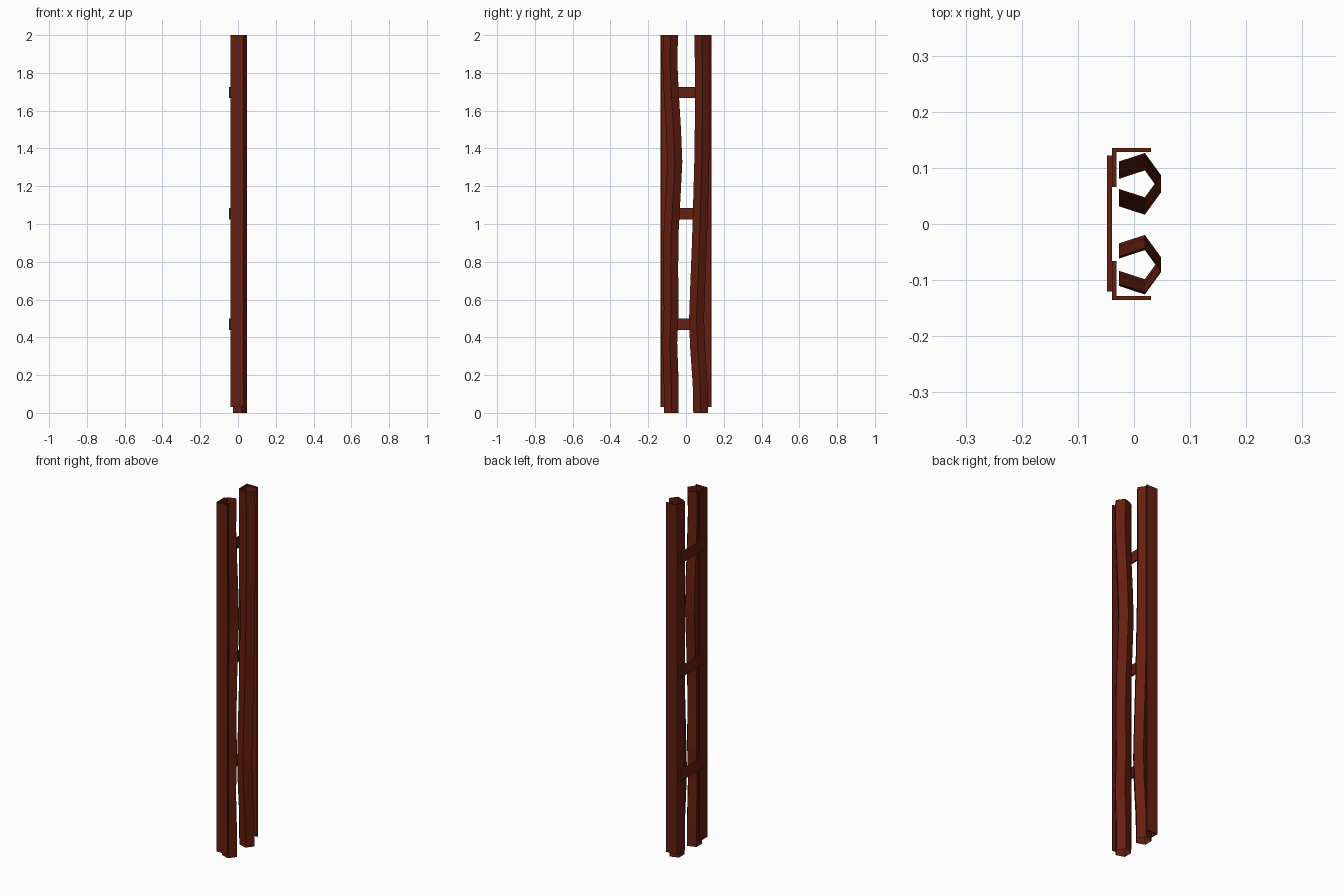
import bpy, math

if "Cube" in bpy.data.objects:
    bpy.data.objects.remove(bpy.data.objects["Cube"])

mat = bpy.data.materials.new("rust_red")
mat.diffuse_color = (0.13, 0.013, 0.005, 1)
mat.use_nodes = True
mat.node_tree.nodes["Principled BSDF"].inputs["Base Color"].default_value = mat.diffuse_color


def make(name, verts, faces):
    me = bpy.data.meshes.new(name)
    me.from_pydata(verts, [], faces)
    me.materials.append(mat)
    ob = bpy.data.objects.new(name, me)
    bpy.context.collection.objects.link(ob)
    return ob


def sweep(name, rings, capped):
    # Skin a list of equal rings (counter-clockwise, bottom to top)
    n = len(rings[0])
    verts = [p for ring in rings for p in ring]
    faces = [(k * n + i, k * n + (i + 1) % n, (k + 1) * n + (i + 1) % n, (k + 1) * n + i)
             for k in range(len(rings) - 1) for i in range(n)]
    if capped:
        faces.append(tuple(reversed(range(n))))
        faces.append(tuple(range(len(verts) - n, len(verts))))
    return make(name, verts, faces)


def extrude(name, profile, z0, z1):
    return sweep(name, [[(x, y, z) for x, y in profile] for z in (z0, z1)], True)


def pipe(name, path):
    # Open five-sided tube that wanders sideways along y
    r, cx = 0.0415, 0.0065
    rings = [[(cx + r * math.cos(math.tau * i / 5), y + r * math.sin(math.tau * i / 5), z)
              for i in range(5)] for z, y in path]
    return sweep(name, rings, False)


# Bent pipes: (height, sideways position)
pipe("left_pipe", [(0, -.078), (.15, -.078), (.37, -.086), (.55, -.078), (.75, -.081),
                   (.95, -.079), (1.15, -.068), (1.33, -.059), (1.5, -.066),
                   (1.7, -.078), (1.85, -.085), (2, -.082)])
pipe("right_pipe", [(0, .078), (.15, .075), (.35, .061), (.5, .056), (.7, .063),
                    (.9, .071), (1.1, .077), (1.35, .084), (1.6, .087),
                    (1.8, .087), (2, .084)])

# Angle-iron channels around the pipes
angle = [(-.039, .066), (-.031, .066), (-.031, .128), (.03, .128), (.03, .135), (-.039, .135)]
extrude("right_angle_rail", angle, 0.03, 2)
extrude("left_angle_rail", [(x, -y) for x, y in reversed(angle)], 0.03, 2)

# Cross straps joining the rails
strap = [(-.048, -.12), (-.039, -.12), (-.039, .122), (-.048, .122)]
for i, z in enumerate((0.47, 1.054, 1.696)):
    extrude(f"cross_strap_{i + 1}", strap, z - .03, z + .03)
